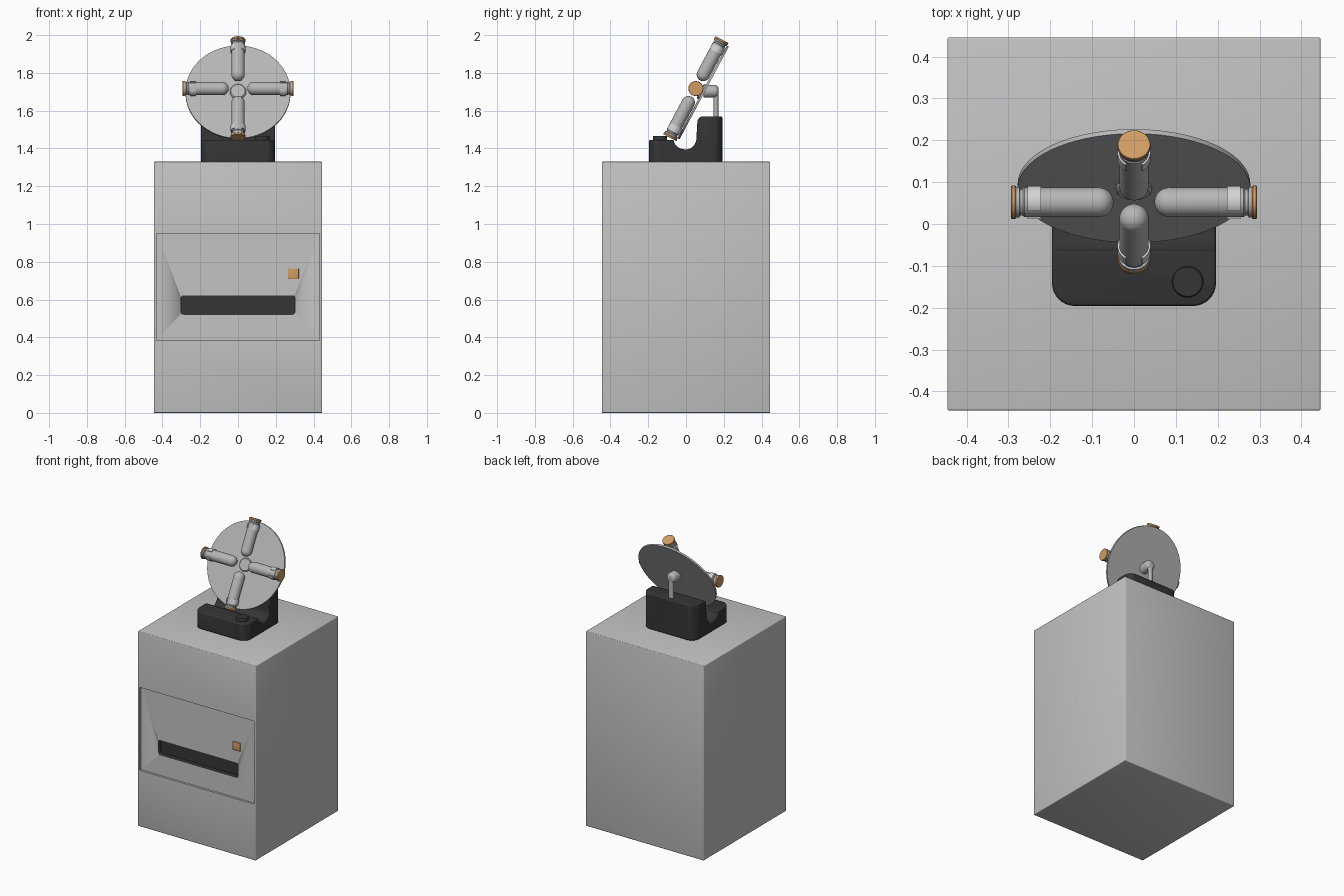
import bpy, bmesh, math
from mathutils import Matrix

if "Cube" in bpy.data.objects:
    bpy.data.objects.remove(bpy.data.objects["Cube"])


def material(name, rgb):
    m = bpy.data.materials.new(name)
    m.diffuse_color = (*rgb, 1)
    m.use_nodes = True
    m.node_tree.nodes["Principled BSDF"].inputs["Base Color"].default_value = m.diffuse_color
    return m


GREY = material("light_grey", (0.55, 0.55, 0.55))
STEEL = material("steel_grey", (0.47, 0.47, 0.47))
DARK = material("charcoal", (0.035, 0.035, 0.035))
BRASS = material("brass", (0.62, 0.33, 0.125))
PALE = material("pale_clip", (0.66, 0.66, 0.66))


def make(name, bm, mat, matrix=Matrix(), smooth=True):
    bmesh.ops.recalc_face_normals(bm, faces=bm.faces)
    me = bpy.data.meshes.new(name)
    bm.to_mesh(me)
    bm.free()
    me.materials.append(mat)
    me.transform(matrix)
    ob = bpy.data.objects.new(name, me)
    bpy.context.collection.objects.link(ob)
    bpy.ops.object.select_all(action='DESELECT')
    ob.select_set(True)
    bpy.context.view_layer.objects.active = ob
    if smooth:
        bpy.ops.object.shade_smooth_by_angle(angle=math.radians(35))
    return ob


def box(name, lo, hi, mat, bevel=0.0, bevel_axis=None):
    """Box between two corners; optionally bevel all edges or those along one axis."""
    bm = bmesh.new()
    bmesh.ops.create_cube(bm, size=1)
    for v in bm.verts:
        v.co = [(a + b) / 2 + c * (b - a) for a, b, c in zip(lo, hi, v.co)]
    if bevel:
        edges = [e for e in bm.edges if bevel_axis is None or
                 abs((e.verts[0].co - e.verts[1].co).normalized()[bevel_axis]) > 0.9]
        bmesh.ops.bevel(bm, geom=edges, offset=bevel, segments=8 if bevel > 0.03 else 3,
                        profile=0.5, affect='EDGES')
    return make(name, bm, mat)


def lathe(name, profile, mat, matrix=Matrix(), seg=40, gap=0.0):
    """Turn an (r, z) profile about z; gap leaves an opening around -y (closed profile)."""
    bm = bmesh.new()
    start = -math.pi / 2 + gap
    count = seg + 1 if gap else seg
    rings = []
    for i in range(count):
        a = start + (2 * math.pi - 2 * gap) * i / seg
        rings.append([bm.verts.new((r * math.cos(a), r * math.sin(a), z)) for r, z in profile])
    n = len(profile)
    for i in range(seg):
        p, q = rings[i], rings[(i + 1) % count]
        for j in range(n if gap else n - 1):
            k = (j + 1) % n
            bm.faces.new((p[j], q[j], q[k], p[k]))
    if gap:
        bm.faces.new(rings[0])
        bm.faces.new(rings[-1])
    bmesh.ops.remove_doubles(bm, verts=bm.verts, dist=1e-5)
    return make(name, bm, mat, matrix)


def boolean(ob, cutter, op):
    mod = ob.modifiers.new("cut", 'BOOLEAN')
    mod.operation, mod.object, mod.solver = op, cutter, 'EXACT'
    bpy.context.view_layer.objects.active = ob
    bpy.ops.object.modifier_apply(modifier=mod.name)
    bpy.data.objects.remove(cutter)


# Cabinet with recessed front panel and dark slot
H, F = 0.446, -0.446
cabinet = box("cabinet", (-H, -H, 0), (H, H, 1.33), GREY, 0.005)
boolean(cabinet, box("panel_cutter", (-0.432, F - 0.1, 0.383), (0.432, F + 0.015, 0.95), GREY),
        'DIFFERENCE')
boolean(cabinet, box("slot_cutter", (-0.301, F - 0.1, 0.522), (0.301, F + 0.045, 0.62), GREY,
                     0.012, 1), 'DIFFERENCE')
cabinet.data.materials.clear()
cabinet.data.materials.append(GREY)
cabinet.data.materials.append(DARK)
for f in cabinet.data.polygons:
    c = f.center
    inside = abs(c.x) < 0.305 and F + 0.017 < c.y < F + 0.05 and 0.51 < c.z < 0.63
    f.material_index = 1 if inside else 0

# Brass lock on the panel
box("panel_lock", (0.264, F + 0.006, 0.708), (0.322, F + 0.02, 0.765), BRASS, 0.004)

# Dark base: side profile with a scoop, clipped to a rounded footprint
profile = [(-0.25, 1.3), (-0.25, 1.445), (-0.065, 1.445)]
for i in range(1, 13):                          # scoop under the rotor
    a = math.pi + math.pi / 2 * i / 12
    profile.append((0.0 + 0.065 * math.cos(a), 1.445 + 0.05 * math.sin(a)))
for i in range(1, 13):
    a = 1.5 * math.pi + math.pi / 2 * i / 12
    profile.append((0.055 * math.cos(a), 1.455 + 0.06 * math.sin(a)))
for i in range(0, 9):                           # shoulder of the rear block
    a = math.pi - math.pi / 2 * i / 8
    profile.append((0.09 + 0.03 * math.cos(a), 1.54 + 0.03 * math.sin(a)))
profile += [(0.25, 1.57), (0.25, 1.3)]
bm = bmesh.new()
face = bm.faces.new([bm.verts.new((-0.3, y, z)) for y, z in profile])
ext = bmesh.ops.extrude_face_region(bm, geom=[face])
for g in ext["geom"]:
    if isinstance(g, bmesh.types.BMVert):
        g.co.x = 0.3
side = make("base_profile", bm, DARK)
base = box("base", (-0.196, -0.196, 1.328), (0.196, 0.192, 1.7), DARK, 0.055, 2)
boolean(base, side, 'INTERSECT')
bev = base.modifiers.new("soft_edges", 'BEVEL')
bev.width, bev.segments, bev.limit_method, bev.angle_limit = 0.008, 2, 'ANGLE', math.radians(50)

# Control knob
lathe("knob", [(0, 0), (0.038, 0), (0.038, 0.022), (0.035, 0.027), (0, 0.027)], DARK,
      Matrix.Translation((0.128, -0.138, 1.44)))

# Support post and horizontal axle behind the disc
lathe("support_post", [(0, 0), (0.017, 0), (0.017, 0.17), (0, 0.17)], STEEL,
      Matrix.Translation((0, 0.159, 1.55)) @ Matrix.Diagonal((1, 0.75, 1, 1)), 24)
axle = [(0, 0), (0.034, 0), (0.034, 0.058)]
axle += [(0.012 + 0.022 * math.cos(a), 0.058 + 0.022 * math.sin(a))
         for a in [math.pi / 2 * i / 6 for i in range(1, 7)]] + [(0, 0.08)]
lathe("axle", axle, STEEL,
      Matrix.Translation((0, 0.092, 1.703)) @ Matrix.Rotation(-math.pi / 2, 4, 'X'), 32)

# Tilted rotor: disc and hub
HEAD = Matrix.Translation((0, 0.052, 1.717)) @ Matrix.Rotation(math.radians(-28), 4, 'X')
BACK = HEAD @ Matrix.Rotation(-math.pi / 2, 4, 'X')   # lathe axis now points to the rear
lathe("rotor_disc", [(0, 0.038), (0.278, 0.038), (0.278, 0.05), (0, 0.05)], STEEL, BACK, 72)
lathe("rotor_hub", [(0, 0.026), (0.038, 0.026), (0.043, 0.031), (0.043, 0.04), (0, 0.04)],
      STEEL, BACK)

# Four tubes, each with a round inner end, neck, rim, clip and brass stopper
R = 0.035
tube = [(R * math.sin(a), 0.049 + R - R * math.cos(a))
        for a in [math.pi / 2 * i / 10 for i in range(11)]]
tube += [(R, 0.262), (0.032, 0.265), (0.032, 0.272), (0.037, 0.274), (0.037, 0.283), (0, 0.283)]
clip = [(0.034, 0.222), (0.0395, 0.222), (0.0395, 0.254), (0.034, 0.254)]
stopper = [(0, 0.282), (0.038, 0.282), (0.0395, 0.284), (0.0395, 0.292), (0.038, 0.294), (0, 0.294)]
for i in range(4):
    m = HEAD @ Matrix.Rotation(math.pi / 2 * i, 4, 'Y')
    lathe(f"tube_{i + 1}", tube, STEEL, m)
    lathe(f"tube_clip_{i + 1}", clip, PALE, m, 32, math.radians(30))
    lathe(f"tube_stopper_{i + 1}", stopper, BRASS, m)
